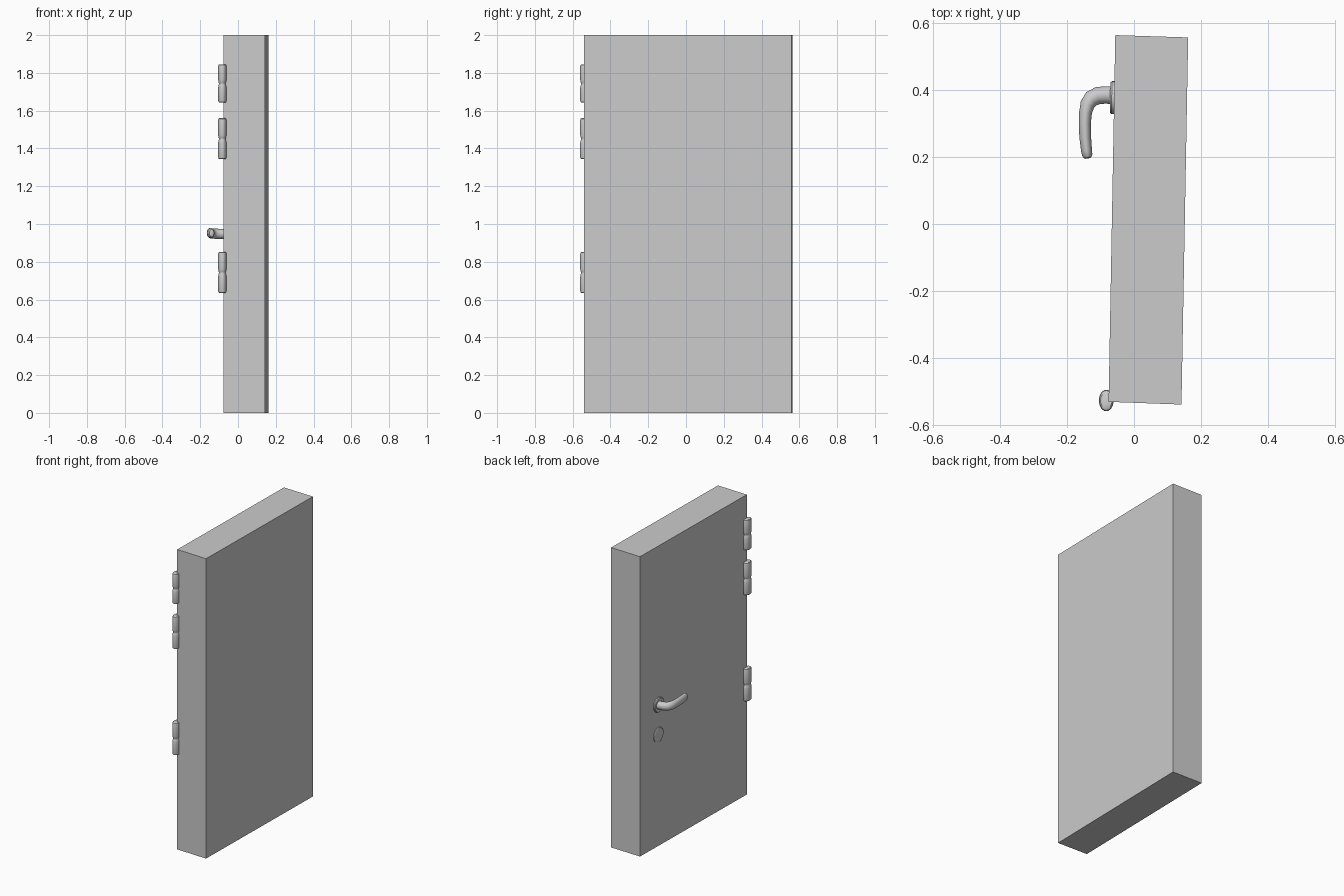
import bpy, bmesh, math
from mathutils import Vector, Matrix

if "Cube" in bpy.data.objects:
    bpy.data.objects.remove(bpy.data.objects["Cube"])


def finish(name, bm, smooth=True):
    bmesh.ops.recalc_face_normals(bm, faces=bm.faces[:])
    me = bpy.data.meshes.new(name)
    bm.to_mesh(me)
    bm.free()
    ob = bpy.data.objects.new(name, me)
    bpy.context.collection.objects.link(ob)
    if smooth:
        bpy.ops.object.select_all(action='DESELECT')
        ob.select_set(True)
        bpy.context.view_layer.objects.active = ob
        bpy.ops.object.shade_smooth_by_angle(angle=math.radians(35))
    return ob


def skin(bm, rings):
    # join rings of points into a capped tube
    loops = [[bm.verts.new(p) for p in r] for r in rings]
    n = len(loops[0])
    for a, b in zip(loops, loops[1:]):
        for i in range(n):
            j = (i + 1) % n
            bm.faces.new((a[i], a[j], b[j], b[i]))
    bm.faces.new(loops[0][::-1])
    bm.faces.new(loops[-1])


def ellipse(c, u, v, a, b, n=24):
    c = Vector(c)
    return [c + u * a * math.cos(t) + v * b * math.sin(t)
            for t in (2 * math.pi * i / n for i in range(n))]


X, Y, Z = Vector((1, 0, 0)), Vector((0, 1, 0)), Vector((0, 0, 1))

# door slab, very slightly ajar
bm = bmesh.new()
corners = [(-0.076, -0.532), (0.142, -0.54), (0.162, 0.558), (-0.056, 0.565)]
skin(bm, [[Vector((x, y, z)) for x, y in corners] for z in (0, 2)])
finish("door_slab", bm, smooth=False)

# hinges: two rounded oval knuckles joined by a narrower pin
for name, z0, zm, z1 in (("hinge_top", 1.643, 1.742, 1.845),
                         ("hinge_middle", 1.343, 1.45, 1.56),
                         ("hinge_bottom", 0.635, 0.742, 0.852)):
    bm = bmesh.new()
    prof = [(0.78, z0), (0.93, z0 + 0.003), (1, z0 + 0.01),
            (1, zm - 0.02), (0.92, zm - 0.008), (0.84, zm - 0.003),
            (0.84, zm + 0.003), (0.92, zm + 0.008), (1, zm + 0.02),
            (1, z1 - 0.01), (0.93, z1 - 0.003), (0.78, z1)]
    skin(bm, [ellipse((-0.083, -0.528, z), X, Y, 0.022 * s, 0.032 * s)
              for s, z in prof])
    finish(name, bm)

# round plates on the door face: handle rosette and lock cover
FACE = Matrix.Rotation(math.radians(-1.05), 3, 'Z')
for name, z, r, h in (("handle_rosette", 0.943, 0.049, 0.012),
                      ("lock_cover", 0.742, 0.049, 0.006)):
    bm = bmesh.new()
    prof = [(r, 0.01), (r, -h * 0.6), (r * 0.93, -h), (r * 0.6, -h)]
    skin(bm, [ellipse((-0.0595 + x, 0.378, z), FACE @ Y, Z, s, s, 32)
              for s, x in prof])
    finish(name, bm)

# lever handle: oval section swept along a bent path (x, y, z, half width, half height)
path = [(-0.055, 0.385, 0.946, 0.027, 0.026), (-0.085, 0.386, 0.947, 0.026, 0.026),
        (-0.108, 0.384, 0.948, 0.026, 0.027), (-0.127, 0.375, 0.949, 0.025, 0.027),
        (-0.139, 0.358, 0.950, 0.022, 0.027), (-0.145, 0.333, 0.951, 0.019, 0.027),
        (-0.147, 0.30, 0.952, 0.018, 0.027), (-0.146, 0.26, 0.952, 0.0175, 0.027),
        (-0.142, 0.22, 0.952, 0.0165, 0.027), (-0.140, 0.207, 0.952, 0.0155, 0.025),
        (-0.139, 0.199, 0.952, 0.012, 0.02), (-0.1385, 0.196, 0.952, 0.006, 0.011)]
bm = bmesh.new()
rings = []
for i, (x, y, z, a, b) in enumerate(path):
    p, q = path[max(i - 1, 0)], path[min(i + 1, len(path) - 1)]
    d = Vector((q[0] - p[0], q[1] - p[1], 0)).normalized()
    rings.append(ellipse((x, y, z), Z.cross(d), Z, a, b))
skin(bm, rings)
finish("lever_handle", bm)
